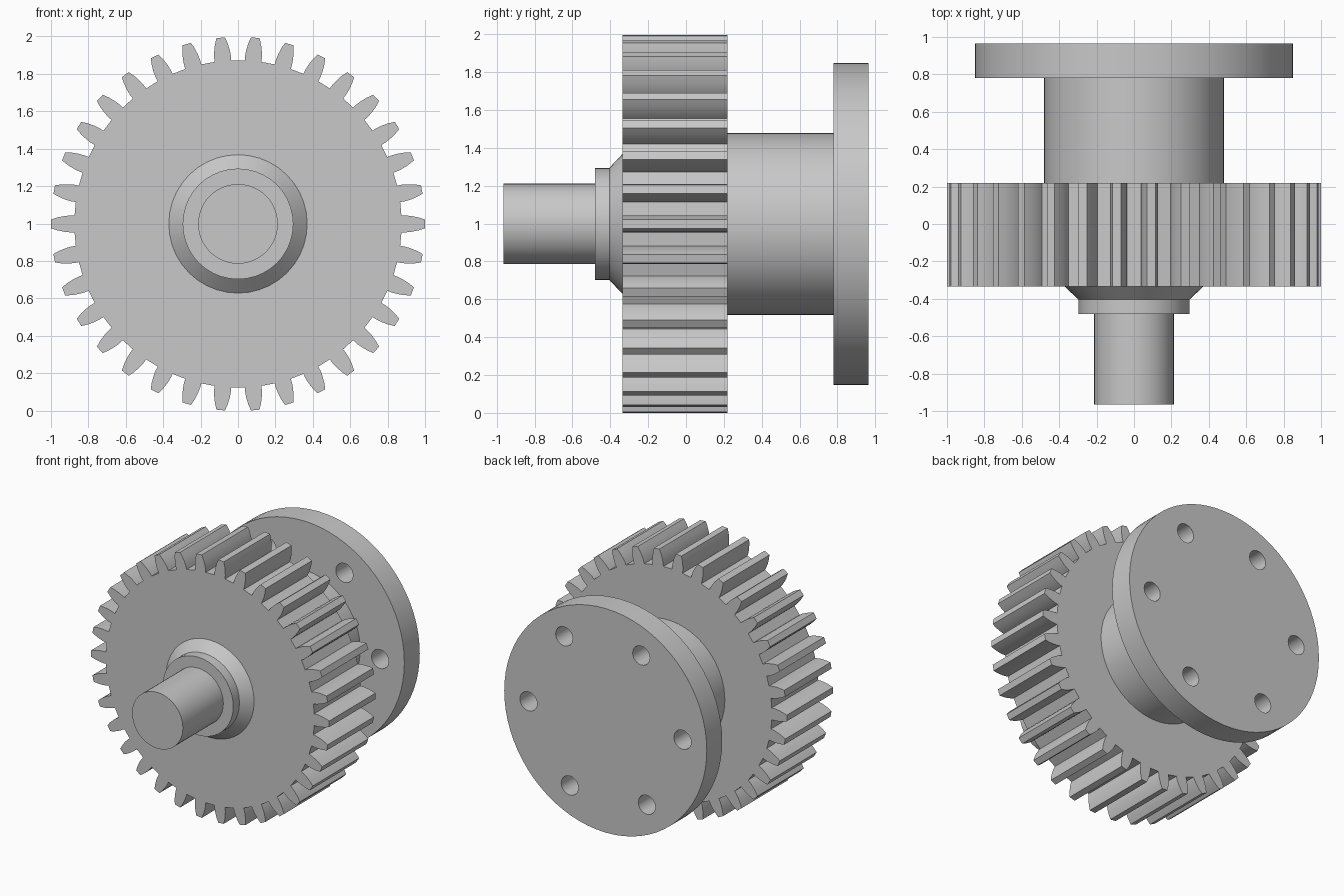
import bpy, bmesh, math
from math import sin, cos, pi, radians

if "Cube" in bpy.data.objects:
    bpy.data.objects.remove(bpy.data.objects["Cube"])

AXIS_Z = 0.998  # height of the shaft axis

# Single plain metal colour
metal = bpy.data.materials.new("grey_metal")
metal.use_nodes = True
grey = (0.58, 0.58, 0.58, 1)
metal.diffuse_color = grey
metal.node_tree.nodes["Principled BSDF"].inputs["Base Color"].default_value = grey


def finish(name, mesh):
    """Link a mesh as a named part, coloured and smoothed with sharp edges."""
    obj = bpy.data.objects.new(name, mesh)
    bpy.context.collection.objects.link(obj)
    mesh.materials.clear()
    mesh.materials.append(metal)
    bpy.ops.object.select_all(action="DESELECT")
    obj.select_set(True)
    bpy.context.view_layer.objects.active = obj
    bpy.ops.object.shade_smooth_by_angle(angle=radians(28))
    return obj


def circle(radius, count, cx=0, cy=0):
    return [(cx + radius * cos(2 * pi * i / count),
             cy + radius * sin(2 * pi * i / count)) for i in range(count)]


def plate(name, loops, y0, y1):
    """Filled outline (with hole loops) in the x-z plane, extruded along y."""
    curve = bpy.data.curves.new(name + "_outline", "CURVE")
    curve.dimensions = "2D"
    curve.fill_mode = "BOTH"
    curve.extrude = (y1 - y0) / 2
    for loop in loops:
        spline = curve.splines.new("POLY")
        spline.points.add(len(loop) - 1)
        for point, (x, y) in zip(spline.points, loop):
            point.co = (x, y, 0, 1)
        spline.use_cyclic_u = True
    temp = bpy.data.objects.new(name + "_outline", curve)
    bpy.context.collection.objects.link(temp)
    bpy.context.view_layer.update()
    graph = bpy.context.evaluated_depsgraph_get()
    mesh = bpy.data.meshes.new_from_object(temp.evaluated_get(graph))
    bpy.data.objects.remove(temp)
    bpy.data.curves.remove(curve)
    bm = bmesh.new()
    bm.from_mesh(mesh)
    bmesh.ops.remove_doubles(bm, verts=bm.verts, dist=0.0001)
    bmesh.ops.recalc_face_normals(bm, faces=bm.faces)
    bm.to_mesh(mesh)
    bm.free()
    obj = finish(name, mesh)
    obj.rotation_euler.x = pi / 2
    obj.location = (0, (y0 + y1) / 2, AXIS_Z)
    return obj


def turned(name, profile, count):
    """Closed solid turned about the y axis from (radius, y) points."""
    bm = bmesh.new()
    rings = [[bm.verts.new((x, y, z)) for x, z in circle(r, count)]
             for r, y in profile]
    for a, b in zip(rings, rings[1:]):
        for i in range(count):
            j = (i + 1) % count
            bm.faces.new((a[i], a[j], b[j], b[i]))
    bm.faces.new(rings[0])
    bm.faces.new(rings[-1])
    bmesh.ops.recalc_face_normals(bm, faces=bm.faces)
    mesh = bpy.data.meshes.new(name)
    bm.to_mesh(mesh)
    bm.free()
    obj = finish(name, mesh)
    obj.location.z = AXIS_Z
    return obj


# Gear wheel: curved flank as (radius, half angle), mirrored for each tooth
TEETH = 34
flank = [(0.875, 0.051), (0.9, 0.05), (0.93, 0.045), (0.965, 0.036), (1.0, 0.023)]
tooth = [(r, -a) for r, a in flank] + [(r, a) for r, a in reversed(flank)]
outline = [(r * cos(a + 2 * pi * k / TEETH), r * sin(a + 2 * pi * k / TEETH))
           for k in range(TEETH) for r, a in tooth]
plate("gear_wheel", [outline], -0.335, 0.22)

# Front shaft and its stepped, tapered shoulder
turned("front_shaft", [(0.213, -0.965), (0.213, -0.47)], 48)
turned("shoulder", [(0.296, -0.48), (0.296, -0.405), (0.37, -0.335), (0.37, -0.33)], 40)

# Rear hub
turned("rear_hub", [(0.48, 0.21), (0.48, 0.79)], 64)

# Rear flange with a ring of six bolt holes
bolts = [radians(60 * k - 2.4) for k in range(6)]
holes = [circle(0.072, 24, 0.647 * cos(t), 0.647 * sin(t)) for t in bolts]
plate("rear_flange", [circle(0.85, 72)] + holes, 0.78, 0.965)
